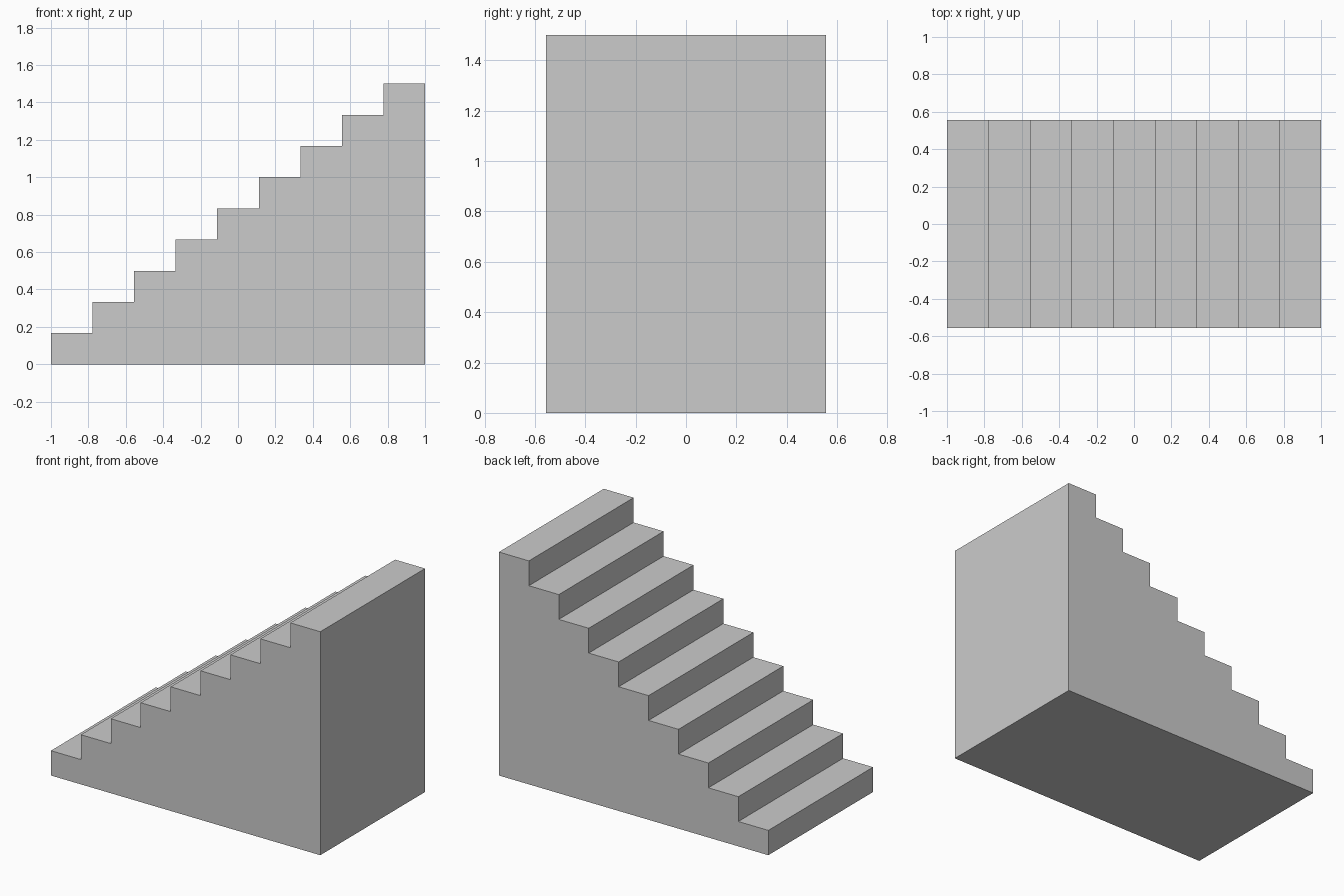
import bpy
import bmesh

if "Cube" in bpy.data.objects:
    bpy.data.objects.remove(bpy.data.objects["Cube"])

STEPS = 9
LENGTH, HEIGHT, WIDTH = 2.0, 1.5, 10 / 9
tread, riser = LENGTH / STEPS, HEIGHT / STEPS

# Side profile: flat base, straight tall end, stepped slope
profile = [(-LENGTH / 2, 0), (LENGTH / 2, 0)]
for i in reversed(range(STEPS)):
    x = -LENGTH / 2 + i * tread
    z = (i + 1) * riser
    profile += [(x + tread, z), (x, z)]

# Solid staircase: extrude the profile across the width
bm = bmesh.new()
side = bm.faces.new([bm.verts.new((x, -WIDTH / 2, z)) for x, z in profile])
extruded = bmesh.ops.extrude_face_region(bm, geom=[side], use_keep_orig=True)
far_verts = [g for g in extruded["geom"] if isinstance(g, bmesh.types.BMVert)]
bmesh.ops.translate(bm, verts=far_verts, vec=(0, WIDTH, 0))
bmesh.ops.recalc_face_normals(bm, faces=bm.faces)

mesh = bpy.data.meshes.new("staircase")
bm.to_mesh(mesh)
bm.free()
staircase = bpy.data.objects.new("staircase", mesh)
bpy.context.collection.objects.link(staircase)
